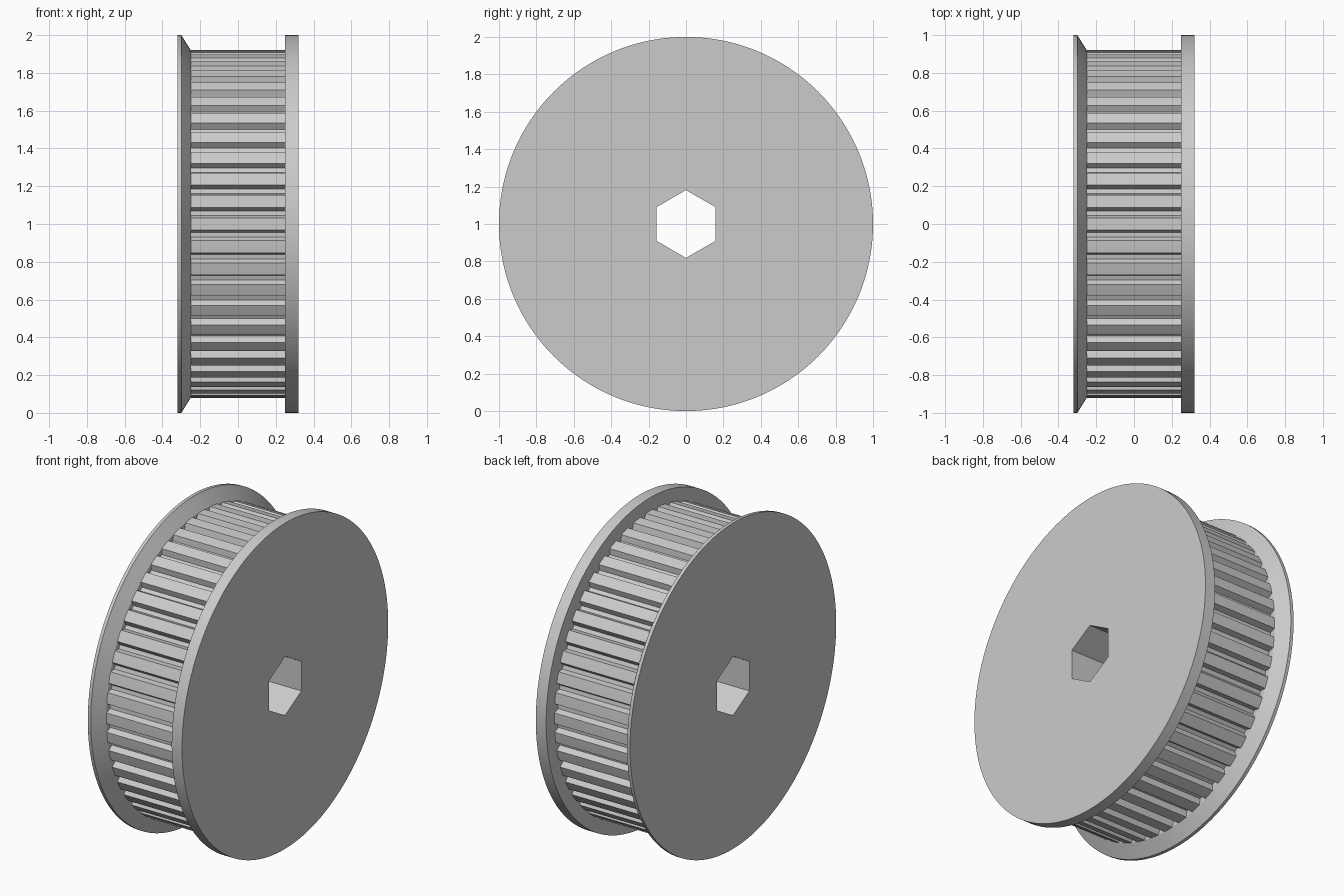
import bpy, bmesh
from math import sin, cos, pi, radians

cube = bpy.data.objects.get("Cube")
if cube:
    bpy.data.objects.remove(cube)

TEETH = 48
CREST, ROOT = 0.92, 0.885            # tooth tip and groove floor radii
CREST_HALF, ROOT_HALF = 0.033, 0.046 # half widths of a tooth at tip and base
APOTHEM = 0.157                      # hexagonal bore, centre to flat

metal = bpy.data.materials.new("grey metal")
metal.use_nodes = True
grey = (0.6, 0.6, 0.6, 1)
metal.diffuse_color = grey
metal.node_tree.nodes["Principled BSDF"].inputs["Base Color"].default_value = grey


def bore_radius(a):
    """Hexagon with corners straight up and down."""
    return APOTHEM / cos(a % (pi / 3) - pi / 6)


def circle(radius, steps=192):
    return [(2 * pi * i / steps, radius) for i in range(steps)]


def tooth_outline():
    tooth = [(-ROOT_HALF / ROOT, ROOT), (-CREST_HALF / CREST, CREST), (0, CREST),
             (CREST_HALF / CREST, CREST), (ROOT_HALF / ROOT, ROOT)]
    return [(2 * pi * i / TEETH + a, r) for i in range(TEETH) for a, r in tooth]


def bored_part(name, sections):
    """Loft (x, outline) sections along the axle and close them through the bore."""
    ends = [(x, [(a, bore_radius(round(a, 9))) for a, _ in outline])
            for x, outline in (sections[-1], sections[0])]
    bm = bmesh.new()
    rings = [[bm.verts.new((x, r * sin(a), 1 + r * cos(a))) for a, r in outline]
             for x, outline in sections + ends]
    for ring, following in zip(rings, rings[1:] + rings[:1]):
        for i in range(len(ring)):
            bm.faces.new((ring[i - 1], ring[i], following[i], following[i - 1]))
    bmesh.ops.recalc_face_normals(bm, faces=bm.faces)
    mesh = bpy.data.meshes.new(name)
    bm.to_mesh(mesh)
    bm.free()
    mesh.materials.append(metal)
    obj = bpy.data.objects.new(name, mesh)
    bpy.context.collection.objects.link(obj)
    bpy.ops.object.select_all(action="DESELECT")
    obj.select_set(True)
    bpy.context.view_layer.objects.active = obj
    bpy.ops.object.shade_smooth_by_angle(angle=radians(25))


# Toothed drum between the flanges
bored_part("toothed_drum", [(-0.25, tooth_outline()), (0.25, tooth_outline())])

# Plain flange
bored_part("flat_flange", [(0.25, circle(1)), (0.32, circle(1))])

# Flange with a thin rim and a bevelled inner side
bored_part("bevelled_flange", [(-0.32, circle(1)), (-0.30, circle(1)), (-0.25, circle(CREST))])
